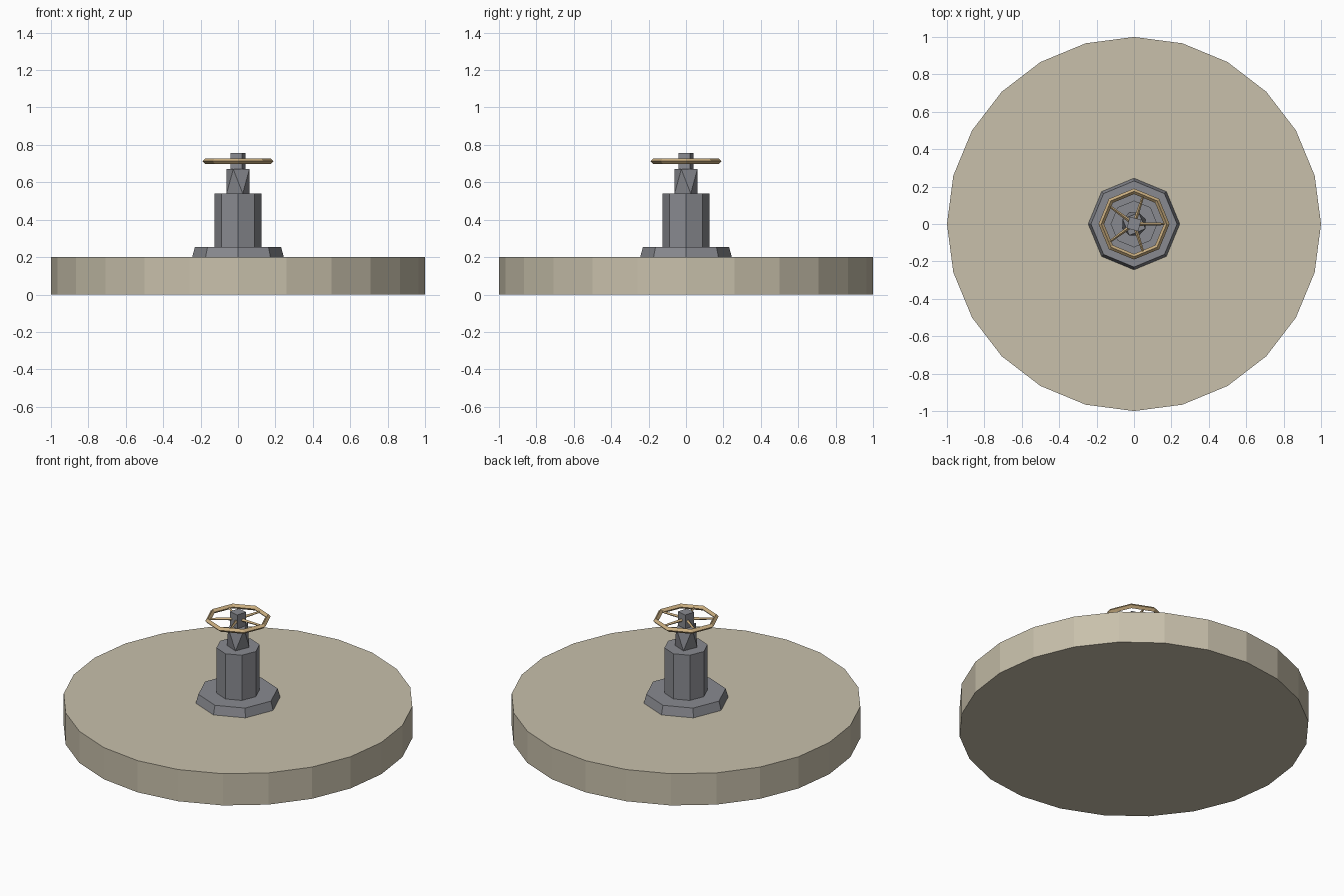
import bpy, bmesh, math

if "Cube" in bpy.data.objects:
    bpy.data.objects.remove(bpy.data.objects["Cube"])


def material(name, rgb):
    m = bpy.data.materials.new(name)
    m.diffuse_color = (*rgb, 1)
    m.use_nodes = True
    m.node_tree.nodes["Principled BSDF"].inputs["Base Color"].default_value = m.diffuse_color
    return m


sand = material("sand", (0.58, 0.53, 0.41))
steel = material("steel grey", (0.25, 0.255, 0.28))
brass = material("brass", (0.60, 0.43, 0.22))


def finish(name, bm, mat):
    bmesh.ops.recalc_face_normals(bm, faces=bm.faces)
    me = bpy.data.meshes.new(name)
    bm.to_mesh(me)
    bm.free()
    me.materials.append(mat)
    ob = bpy.data.objects.new(name, me)
    bpy.context.collection.objects.link(ob)


def ring(bm, n, r, z, turn=0):
    return [bm.verts.new((r * math.cos(a), r * math.sin(a), z))
            for a in (math.radians(turn) + math.tau * i / n for i in range(n))]


def prism(name, mat, n, r0, r1, z0, z1, turn=0):
    bm = bmesh.new()
    lo, hi = ring(bm, n, r0, z0, turn), ring(bm, n, r1, z1, turn)
    bm.faces.new(lo)
    bm.faces.new(hi)
    for i in range(n):
        j = (i + 1) % n
        bm.faces.new((lo[i], lo[j], hi[j], hi[i]))
    finish(name, bm, mat)


# Ground disc, foot, column and top stem
prism("ground_disc", sand, 24, 1, 1, 0, 0.2)
prism("foot", steel, 8, 0.245, 0.23, 0.2, 0.255)
prism("column", steel, 8, 0.125, 0.125, 0.255, 0.54)
prism("stem", steel, 4, 0.045, 0.045, 0.67, 0.757, 30)

# Twisted neck: two squares an eighth turn apart, joined by triangles
bm = bmesh.new()
lo, hi = ring(bm, 4, 0.066, 0.54, 22.5), ring(bm, 4, 0.066, 0.67, 67.5)
bm.faces.new(lo)
bm.faces.new(hi)
for i in range(4):
    j = (i + 1) % 4
    bm.faces.new((lo[i], lo[j], hi[i]))
    bm.faces.new((hi[i], lo[j], hi[j]))
finish("neck", bm, steel)

# Handwheel rim: eight sides with a diamond section
bm = bmesh.new()
rings = [ring(bm, 8, r, z) for r, z in
         ((0.19, 0.713), (0.175, 0.728), (0.16, 0.713), (0.175, 0.698))]
for k in range(4):
    a, b = rings[k], rings[(k + 1) % 4]
    for i in range(8):
        j = (i + 1) % 8
        bm.faces.new((a[i], a[j], b[j], b[i]))
finish("wheel_rim", bm, brass)

# Five tapered spokes with a diamond section
bm = bmesh.new()
for s in range(5):
    t = math.tau * s / 5
    c, d = math.cos(t), math.sin(t)
    ends = []
    for r, w in ((0.025, 0.010), (0.17, 0.006)):
        ends.append([bm.verts.new((r * c - u * d, r * d + u * c, 0.713 + v))
                     for u, v in ((w, 0), (0, w), (-w, 0), (0, -w))])
    a, b = ends
    bm.faces.new(a)
    bm.faces.new(b)
    for i in range(4):
        j = (i + 1) % 4
        bm.faces.new((a[i], a[j], b[j], b[i]))
finish("wheel_spokes", bm, brass)
